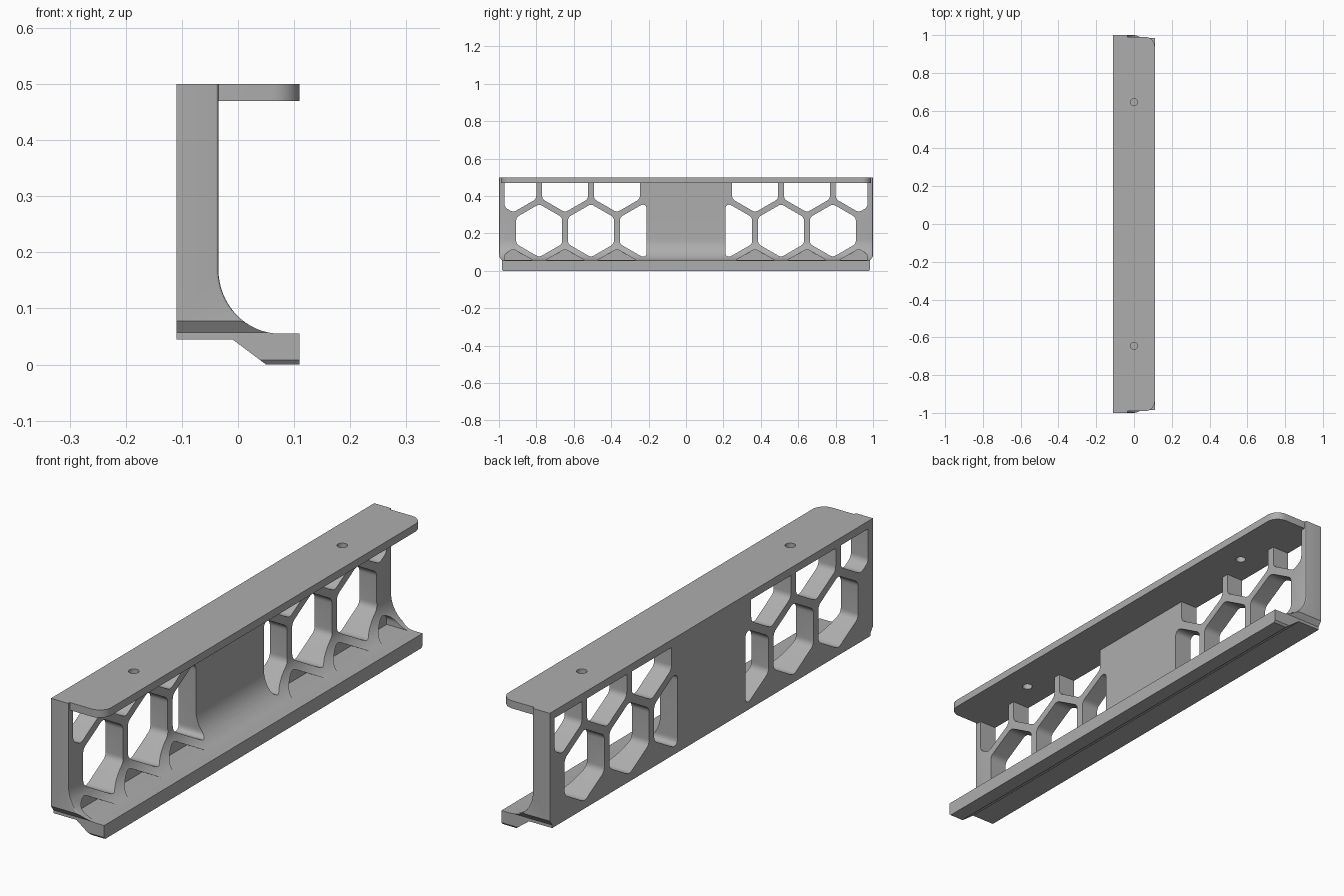
import bpy, bmesh, math
from mathutils import Vector

if "Cube" in bpy.data.objects:
    bpy.data.objects.remove(bpy.data.objects["Cube"])

grey = bpy.data.materials.new("grey plastic")
grey.diffuse_color = (0.42, 0.42, 0.42, 1)
grey.use_nodes = True
grey.node_tree.nodes["Principled BSDF"].inputs["Base Color"].default_value = grey.diffuse_color


def prism(bm, pts, lo, hi, place):
    """Extrude a closed 2D outline from lo to hi; place(u, v, w) gives x, y, z."""
    a = [bm.verts.new(place(u, v, lo)) for u, v in pts]
    b = [bm.verts.new(place(u, v, hi)) for u, v in pts]
    n = len(pts)
    faces = [bm.faces.new(a), bm.faces.new(b[::-1])]
    faces += [bm.faces.new((a[i], b[i], b[(i + 1) % n], a[(i + 1) % n])) for i in range(n)]
    bmesh.ops.recalc_face_normals(bm, faces=faces)


def along_x(u, v, w):
    return (w, u, v)


def along_y(u, v, w):
    return (u, w, v)


def along_z(u, v, w):
    return (u, v, w)


def finish(bm, name):
    me = bpy.data.meshes.new(name)
    bm.to_mesh(me)
    bm.free()
    me.materials.append(grey)
    ob = bpy.data.objects.new(name, me)
    bpy.context.collection.objects.link(ob)
    return ob


def cut(ob, cutter):
    cutter.hide_render = True
    mod = ob.modifiers.new("cut", 'BOOLEAN')
    mod.operation, mod.solver, mod.object = 'DIFFERENCE', 'EXACT', cutter
    bpy.ops.object.select_all(action='DESELECT')
    bpy.context.view_layer.objects.active = ob
    ob.select_set(True)
    bpy.ops.object.modifier_apply(modifier=mod.name)
    bpy.data.objects.remove(cutter)
    bpy.ops.object.shade_smooth_by_angle(angle=math.radians(30))


def clip(pts, axis, limit, sign):
    """Keep the part of a convex outline where sign * coordinate <= sign * limit."""
    out = []
    for i, p in enumerate(pts):
        q = pts[(i + 1) % len(pts)]
        dp, dq = sign * (p[axis] - limit), sign * (q[axis] - limit)
        if dp <= 0:
            out.append(p)
        if dp * dq < 0:
            t = dp / (dp - dq)
            out.append((p[0] + t * (q[0] - p[0]), p[1] + t * (q[1] - p[1])))
    return out


def rounded(pts, d, steps=5):
    """Soften every corner, starting at distance d from it."""
    out = []
    for i, p in enumerate(pts):
        p = Vector(p)
        e = [Vector(pts[i - 1]) - p, Vector(pts[(i + 1) % len(pts)]) - p]
        a, b = (p + v.normalized() * min(d, v.length * 0.4) for v in e)
        for k in range(steps + 1):
            t = k / steps
            out.append(tuple(a * (1 - t) ** 2 + p * 2 * t * (1 - t) + b * t * t))
    return out


def cell(y, z):
    """Pointed-top hexagon, trimmed to the open area of the wall."""
    r = 0.142
    pts = [(y + r * math.sin(k * math.pi / 3), z + r * math.cos(k * math.pi / 3)) for k in range(6)]
    pts = clip(clip(pts, 0, -0.97, -1), 0, -0.21, 1)
    pts = rounded(pts, 0.018)
    return clip(clip(pts, 1, 0.47, 1), 1, 0.057, -1)


# Back wall with curved foot and front lip
arc = [(0.075 - 0.11 * math.sin(t), 0.17 - 0.115 * math.cos(t))
       for t in (k * math.pi / 32 for k in range(17))]
profile = [(-0.11, 0.5), (-0.11, 0.045), (-0.01, 0.045), (0.05, 0), (0.11, 0), (0.11, 0.055)]
profile += arc + [(-0.035, 0.5)]
bm = bmesh.new()
prism(bm, profile, -1, 1, along_y)
rim = [e for e in bm.edges
       if abs(e.verts[0].co.y - e.verts[1].co.y) < 1e-5
       and all(v.co.z > 0.05 and -0.04 < v.co.x < 0.08 for v in e.verts)]
bmesh.ops.bevel(bm, geom=rim, offset=0.005, segments=3, profile=0.5, affect='EDGES')
bmesh.ops.recalc_face_normals(bm, faces=bm.faces)
wall = finish(bm, "wall_and_lip")

# Openings, shallow foot pockets and tapered lip ends
step, first = 0.277, -0.785
end = [(1.0, 0.078), (0.985, 0.057), (0.985, 0.008), (0.978, 0.0),
       (0.978, -0.05), (1.05, -0.05), (1.05, 0.078)]
bm = bmesh.new()
for side in (1, -1):
    def mirrored(pts):
        return [(side * u, v) for u, v in pts]
    for i in range(3):
        y = first + i * step
        prism(bm, mirrored(cell(y, 0.215)), -0.2, 0.2, along_x)
        prism(bm, mirrored(cell(y - step / 2, 0.455)), -0.2, 0.2, along_x)
        prism(bm, mirrored(cell(y - step / 2, -0.025)), -0.035, 0.2, along_x)
    prism(bm, mirrored(end), -0.2, 0.2, along_x)
cut(wall, finish(bm, "wall_cutter"))

# Top plate with rounded front corners
r, cx, cy = 0.05, 0.06, 0.94
corner = [(cx + r * math.cos(t), cy + r * math.sin(t)) for t in (k * math.pi / 16 for k in range(9))]
outline = corner + [(-0.035, 0.99), (-0.035, -0.99)] + [(x, -y) for x, y in reversed(corner)]
bm = bmesh.new()
prism(bm, outline, 0.47, 0.5, along_z)
plate = finish(bm, "top_plate")

# Screw holes
bm = bmesh.new()
for y in (-0.645, 0.645):
    ring = [(0.019 * math.cos(k * math.pi / 12), y + 0.019 * math.sin(k * math.pi / 12)) for k in range(24)]
    prism(bm, ring, 0.4, 0.6, along_z)
cut(plate, finish(bm, "screw_hole_cutter"))
